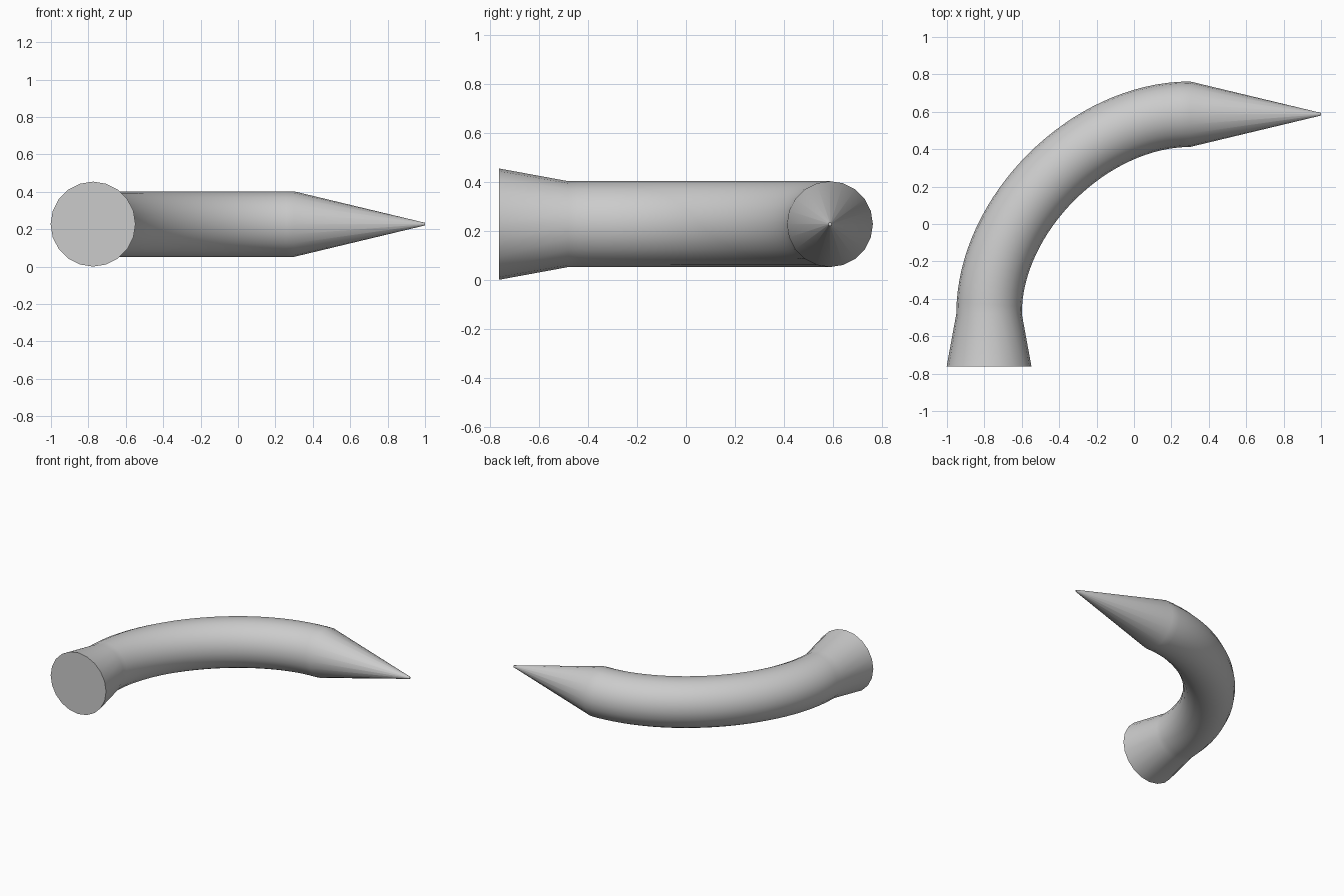
import bpy, bmesh, math
from mathutils import Vector

cube = bpy.data.objects.get("Cube")
if cube:
    bpy.data.objects.remove(cube)

SIDES = 20
Z = 0.227
UP = Vector((0, 0, 1))
TUBE_R = 0.175

grey = bpy.data.materials.new("plain grey")
grey.use_nodes = True
colour = (0.6, 0.6, 0.6, 1)
grey.diffuse_color = colour
grey.node_tree.nodes["Principled BSDF"].inputs["Base Color"].default_value = colour

# Centre line: straight flared root, quarter bend, straight point
start, end = Vector((-0.775, -0.48, Z)), Vector((0.3, 0.587, Z))
handle = 0.5
h1 = start + Vector((0, handle * (end.y - start.y), 0))
h2 = end - Vector((handle * (end.x - start.x), 0, 0))


def bend(t):
    s = 1 - t
    point = s**3 * start + 3 * s*s*t * h1 + 3 * s*t*t * h2 + t**3 * end
    along = s*s * (h1 - start) + 2 * s*t * (h2 - h1) + t*t * (end - h2)
    return point, along.normalized(), TUBE_R


STEPS = 32
stations = [(Vector((-0.775, -0.763, Z)), Vector((0, 1, 0)), 0.227)]
stations += [bend(i / STEPS) for i in range(STEPS + 1)]
stations.append((Vector((1, 0.587, Z)), Vector((1, 0, 0)), 0.007))

# Sweep rings along the centre line and bridge them
bm = bmesh.new()
rings = []
for point, along, radius in stations:
    side = along.cross(UP)
    rings.append([bm.verts.new(point + radius * (math.cos(a) * side + math.sin(a) * UP))
                  for a in (math.tau * k / SIDES for k in range(SIDES))])
for a, b in zip(rings, rings[1:]):
    for k in range(SIDES):
        n = (k + 1) % SIDES
        bm.faces.new((a[k], a[n], b[n], b[k]))
bm.faces.new(rings[0])
bm.faces.new(rings[-1])
bmesh.ops.recalc_face_normals(bm, faces=bm.faces)

mesh = bpy.data.meshes.new("curved_horn")
bm.to_mesh(mesh)
bm.free()
mesh.materials.append(grey)
horn = bpy.data.objects.new("curved_horn", mesh)
bpy.context.collection.objects.link(horn)

# Smooth sides with crisp end caps
bpy.ops.object.select_all(action="DESELECT")
horn.select_set(True)
bpy.context.view_layer.objects.active = horn
bpy.ops.object.shade_smooth_by_angle(angle=math.radians(30))
